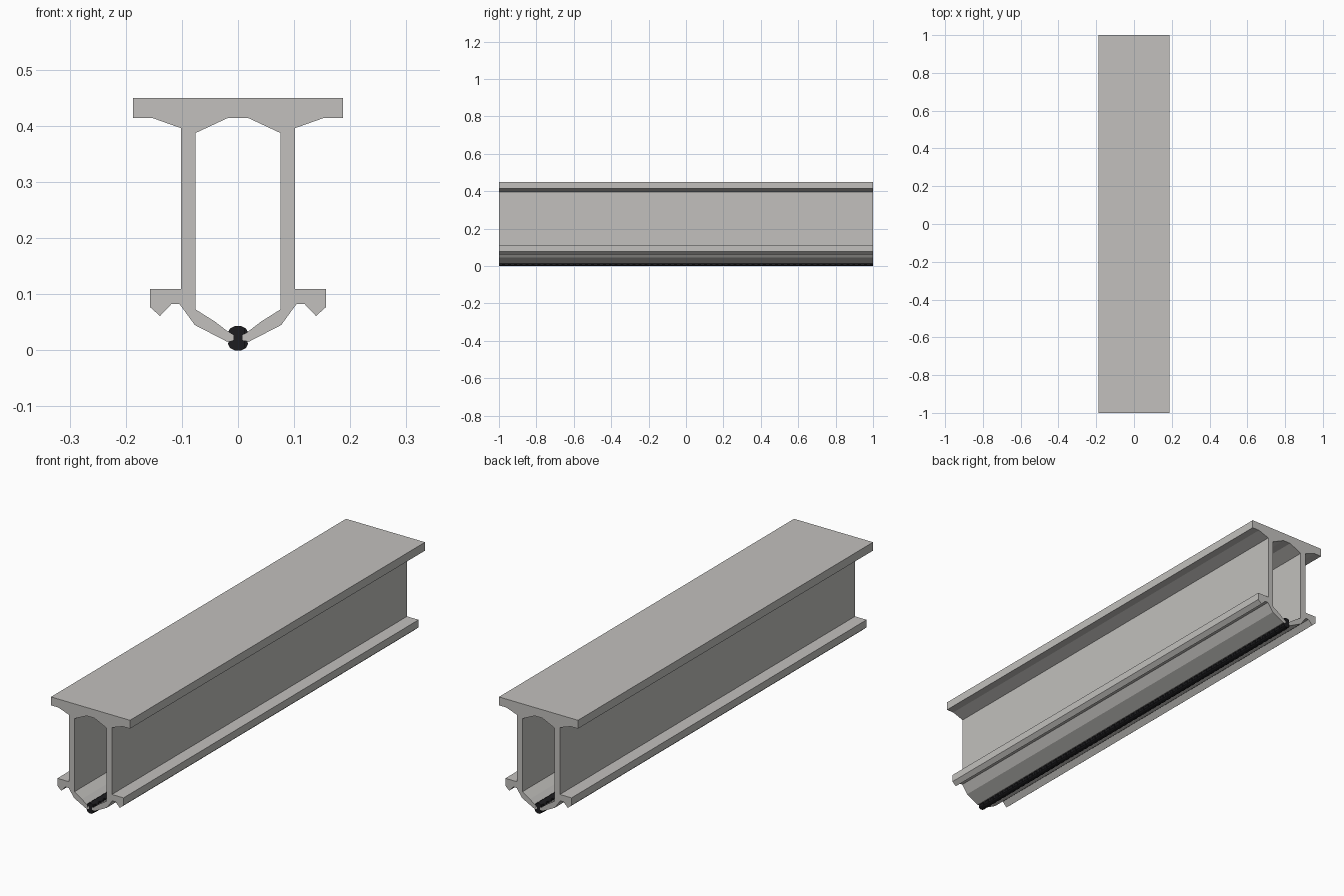
import bpy, bmesh

if "Cube" in bpy.data.objects:
    bpy.data.objects.remove(bpy.data.objects["Cube"])


def material(name, rgb):
    m = bpy.data.materials.new(name)
    m.diffuse_color = (*rgb, 1)
    m.use_nodes = True
    m.node_tree.nodes["Principled BSDF"].inputs["Base Color"].default_value = m.diffuse_color
    return m


def prism(bm, outline, y0, y1):
    """Extrude an x-z outline along y."""
    a = [bm.verts.new((x, y0, z)) for x, z in outline]
    b = [bm.verts.new((x, y1, z)) for x, z in outline]
    n = len(outline)
    bm.faces.new(a)
    bm.faces.new(b[::-1])
    for i in range(n):
        j = (i + 1) % n
        bm.faces.new((a[j], a[i], b[i], b[j]))


def finish(bm, name, mat):
    bmesh.ops.recalc_face_normals(bm, faces=bm.faces)
    me = bpy.data.meshes.new(name)
    bm.to_mesh(me)
    bm.free()
    me.materials.append(mat)
    ob = bpy.data.objects.new(name, me)
    bpy.context.collection.objects.link(ob)
    return ob


grey = material("warm grey", (0.54, 0.53, 0.51))
black = material("near black", (0.012, 0.012, 0.014))

# Hollow rail: right half of the section, down the outside and up the inside
half = [(0.1875, 0.45), (0.1875, 0.414), (0.153, 0.414), (0.102, 0.396),
        (0.102, 0.109), (0.157, 0.109), (0.157, 0.077), (0.139, 0.061),
        (0.119, 0.082), (0.104, 0.082), (0.077, 0.045), (0.019, 0.015),
        (0.008, 0.018), (0.008, 0.027), (0.015, 0.031), (0.041, 0.051),
        (0.076, 0.073), (0.076, 0.387), (0.018, 0.414)]
bm = bmesh.new()
prism(bm, half + [(-x, z) for x, z in reversed(half)], -1, 1)
finish(bm, "rail_body", grey)

# Zip closing the slot: interlocking teeth, alternately from left and right
side = [(0.006, 0.0), (0.014, 0.004), (0.018, 0.011), (0.016, 0.017),
        (0.011, 0.0215),
        (0.016, 0.026), (0.018, 0.032), (0.014, 0.039), (0.006, 0.043)]
count = 126
pitch = 2 / count
bm = bmesh.new()
for i in range(count):
    s = 1 if i % 2 else -1
    tooth = [(s * x, z) for x, z in side]
    tooth += [(-s * min(x, 0.012), z) for x, z in reversed(side)]
    y = -1 + i * pitch
    prism(bm, tooth, y, y + pitch)
finish(bm, "zip_teeth", black)
